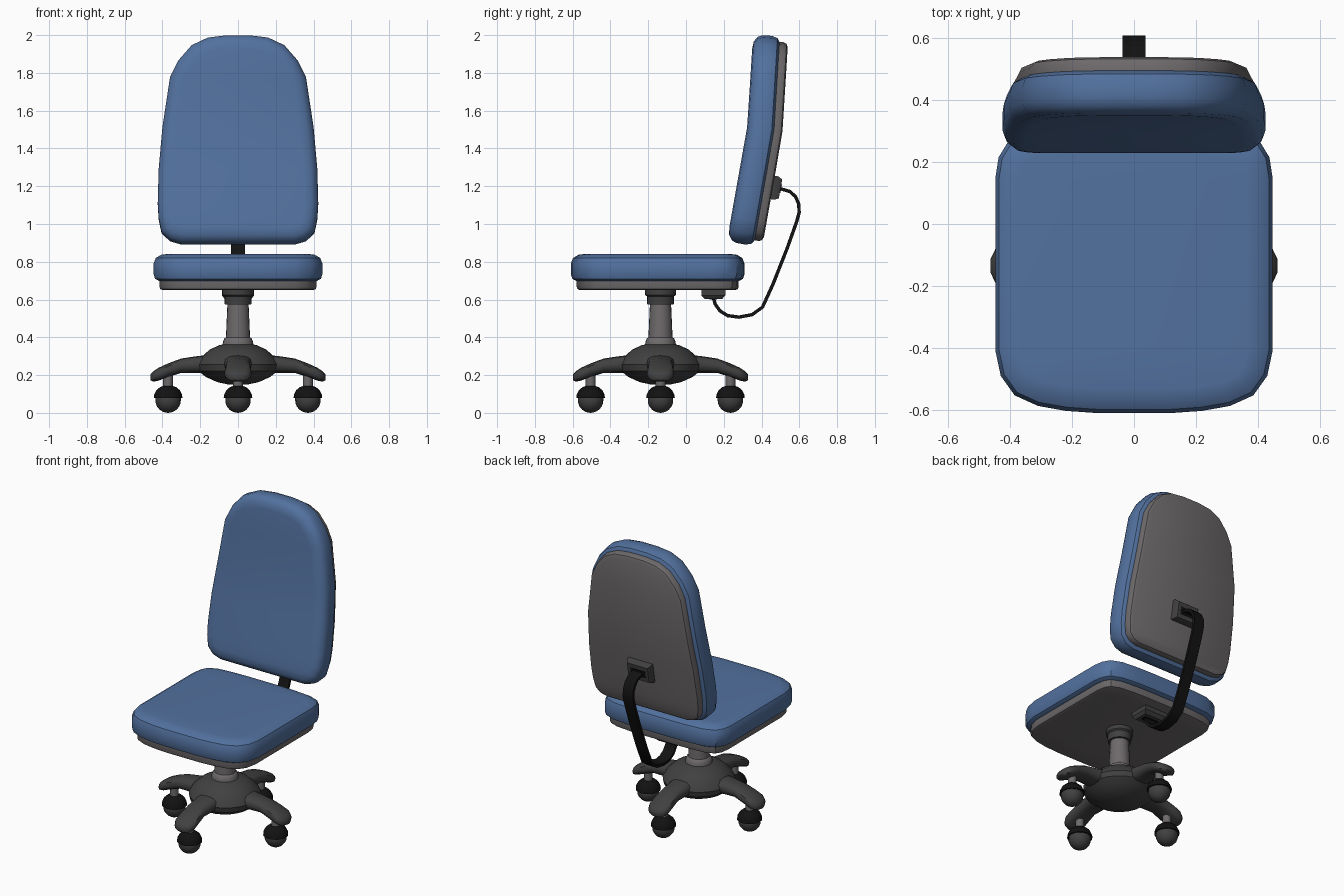
import bpy, bmesh, math
from mathutils import Vector

if "Cube" in bpy.data.objects:
    bpy.data.objects.remove(bpy.data.objects["Cube"])


def material(name, rgb):
    m = bpy.data.materials.new(name)
    m.diffuse_color = (*rgb, 1)
    m.use_nodes = True
    m.node_tree.nodes["Principled BSDF"].inputs["Base Color"].default_value = m.diffuse_color
    return m


BLUE = material("blue fabric", (0.085, 0.165, 0.345))
GREY = material("warm grey plastic", (0.155, 0.143, 0.148))
DARK = material("dark grey plastic", (0.052, 0.052, 0.052))
BLACK = material("black", (0.006, 0.006, 0.006))
HUB_Y = -0.135


def loft(name, rings, mat, split_caps=False, angle=35):
    """Skin a list of equal rings; caps are n-gons or left-right strips."""
    bm = bmesh.new()
    vs = [[bm.verts.new(p) for p in r] for r in rings]
    n = len(vs[0])
    for a, b in zip(vs, vs[1:]):
        for i in range(n):
            j = (i + 1) % n
            bm.faces.new((a[i], a[j], b[j], b[i]))
    for cap in (vs[0], vs[-1]):
        if split_caps:
            for i in range(n // 2 - 1):
                bm.faces.new((cap[i], cap[i + 1], cap[n - 2 - i], cap[n - 1 - i]))
        else:
            bm.faces.new(cap)
    bmesh.ops.recalc_face_normals(bm, faces=bm.faces)
    me = bpy.data.meshes.new(name)
    bm.to_mesh(me)
    bm.free()
    me.materials.append(mat)
    me.shade_smooth()
    me.set_sharp_from_angle(angle=math.radians(angle))
    ob = bpy.data.objects.new(name, me)
    bpy.context.collection.objects.link(ob)
    return ob


def lathe(name, profile, mat, x=0, y=HUB_Y, sides=20):
    turns = [2 * math.pi * i / sides for i in range(sides)]
    return loft(name, [[(x + r * math.cos(t), y + r * math.sin(t), z) for t in turns]
                       for r, z in profile], mat)


def inset(half, amount):
    """Mirror a half outline into a closed loop and move it inwards."""
    pts = [Vector(p) for p in half] + [Vector((-u, v)) for u, v in reversed(half)]
    out = []
    for i, p in enumerate(pts):
        a = (p - pts[i - 1]).normalized()
        b = (pts[(i + 1) % len(pts)] - p).normalized()
        t = (a + b).normalized()
        out.append(p + Vector((-t.y, t.x)) * amount / max(0.5, t.dot(a)))
    return out


def pad(name, half, layers, place, mat):
    loft(name, [[place(p.x, p.y, d) for p in inset(half, k)] for k, d in layers],
         mat, split_caps=True)


def flat(x, y, z):
    return (x, y, z)


def lean(x, z, d):
    """Place a backrest point: bent lean, d is depth behind the front face."""
    if z < 1.52:
        y, slope = 0.325 - (1.52 - z) * 0.178, 0.17
    else:
        y, slope = 0.325 + (z - 1.52) * 0.062, 0.06
    slope = 0.17 + (0.06 - 0.17) * min(1, max(0, (z - 1.3) / 0.45))
    return (x, y + d, z - slope * d)


# Seat cushion and the pan under it
seat = [(0.12, -0.61), (0.22, -0.603), (0.31, -0.587), (0.385, -0.553), (0.43, -0.49),
        (0.447, -0.41), (0.447, 0.15), (0.437, 0.215), (0.405, 0.268), (0.33, 0.297),
        (0.22, 0.307), (0.12, 0.31)]
pad("seat_cushion", seat, [(0.03, 0.698), (0.008, 0.71), (0, 0.735), (0, 0.79),
                           (0.012, 0.82), (0.04, 0.837), (0.08, 0.842)], flat, BLUE)
pad("seat_pan", seat, [(0.05, 0.65), (0.036, 0.655), (0.031, 0.668), (0.031, 0.705)],
    flat, GREY)

# Backrest cushion and rear shell
back = [(0.30, 0.908), (0.36, 0.925), (0.405, 0.968), (0.42, 1.04), (0.425, 1.12),
        (0.42, 1.3), (0.40, 1.52), (0.36, 1.78), (0.315, 1.87), (0.245, 1.95),
        (0.16, 1.99), (0.06, 2.002)]
pad("backrest_cushion", back, [(0.075, 0), (0.035, 0.006), (0.01, 0.025), (0, 0.05),
                               (0, 0.10), (0.01, 0.13), (0.03, 0.142)], lean, BLUE)
pad("backrest_shell", back, [(0.03, 0.135), (0.03, 0.165), (0.038, 0.18),
                             (0.055, 0.187)], lean, GREY)


# Brackets holding the support strip, each with a black slot plate
def bracket(name, place, layers, mat):
    loft(name, [[place(sx * w, sv * h, d) for sx, sv in
                 ((-1, -1), (1, -1), (1, 1), (-1, 1))] for w, h, d in layers], mat)


def upper(u, v, d):
    return lean(u, 1.225 + v, d)


def lower(u, v, d):
    return (u, 0.145 + v, d)


bracket("upper_bracket", upper, [(0.088, 0.062, 0.18), (0.088, 0.062, 0.205),
                                 (0.075, 0.05, 0.228)], DARK)
bracket("upper_slot", upper, [(0.052, 0.022, 0.226), (0.052, 0.022, 0.231)], BLACK)
bracket("lower_bracket", lower, [(0.085, 0.064, 0.652), (0.085, 0.064, 0.622),
                                 (0.07, 0.045, 0.602)], DARK)
bracket("lower_slot", lower, [(0.05, 0.02, 0.604), (0.05, 0.02, 0.599)], BLACK)

# Curved flat strip joining seat and backrest
path = [Vector(p) for p in (
    (0.145, 0.61), (0.155, 0.575), (0.18, 0.54), (0.22, 0.515), (0.28, 0.507),
    (0.35, 0.52), (0.405, 0.56), (0.46, 0.68), (0.535, 0.87), (0.585, 1.01),
    (0.599, 1.06), (0.597, 1.105), (0.58, 1.145), (0.55, 1.172), (0.49, 1.19))]
rings = []
for i, p in enumerate(path):
    t = (path[min(i + 1, len(path) - 1)] - path[max(i - 1, 0)]).normalized()
    n = Vector((-t.y, t.x)) * 0.009
    a, b = p + n, p - n
    rings.append([(-0.037, *a), (0.037, *a), (0.037, *b), (-0.037, *b)])
loft("support_strip", rings, BLACK)

# Gas column and hub
lathe("column_collar", [(0.082, 0.655), (0.082, 0.625), (0.072, 0.617), (0.07, 0.573)], DARK)
lathe("column", [(0.055, 0.6), (0.064, 0.40), (0.073, 0.393), (0.08, 0.375),
                 (0.084, 0.34)], GREY)
lathe("base_hub", [(0.05, 0.15), (0.11, 0.163), (0.17, 0.19), (0.21, 0.222),
                   (0.218, 0.255), (0.20, 0.29), (0.15, 0.335), (0.10, 0.358),
                   (0.06, 0.366)], DARK, sides=24)

# Four legs with casters
leg = [(0.12, 0.26, 0.085, 0.05), (0.22, 0.256, 0.07, 0.044), (0.30, 0.25, 0.064, 0.038),
       (0.37, 0.226, 0.07, 0.036), (0.42, 0.205, 0.072, 0.034), (0.447, 0.193, 0.055, 0.028),
       (0.463, 0.188, 0.022, 0.016)]
ball = [(0.068 * math.cos(a), 0.068 + 0.068 * math.sin(a))
        for a in (math.radians(d) for d in range(-88, 46, 19))]
for k in range(4):
    ang = k * math.pi / 2
    c, s = math.cos(ang), math.sin(ang)
    sections = []
    for r, z, w, h in leg:
        ring = []
        for i in range(12):
            q = 2 * math.pi * i / 12
            u = w * math.copysign(abs(math.cos(q)) ** 0.75, math.cos(q))
            v = h * math.copysign(abs(math.sin(q)) ** 0.75, math.sin(q))
            ring.append((r * c - u * s, HUB_Y + r * s + u * c, z + v))
        sections.append(ring)
    loft(f"leg_{k + 1}", sections, DARK, angle=45)
    x, y = 0.37 * c, HUB_Y + 0.37 * s
    lathe(f"caster_stem_{k + 1}", [(0.026, 0.125), (0.026, 0.21)], GREY, x, y, 12)
    lathe(f"caster_hood_{k + 1}", [(0.066, 0.078), (0.076, 0.078), (0.074, 0.095),
                                   (0.062, 0.12), (0.042, 0.137), (0.02, 0.144)],
          BLACK, x, y, 16)
    lathe(f"caster_ball_{k + 1}", ball, DARK, x, y, 16)
